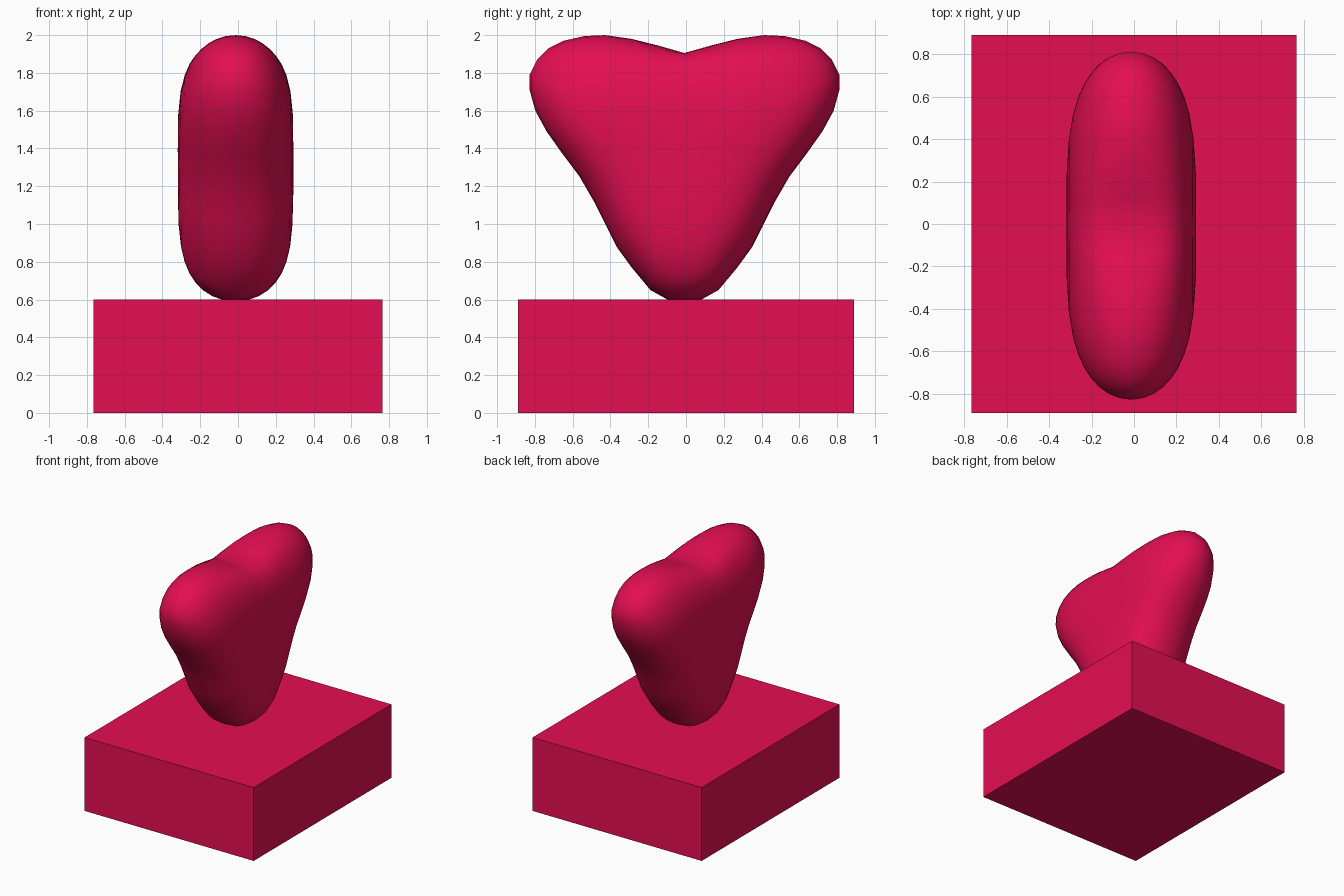
import bpy, bmesh, math

if "Cube" in bpy.data.objects:
    bpy.data.objects.remove(bpy.data.objects["Cube"])

red = bpy.data.materials.new("crimson")
red.diffuse_color = (0.775, 0.0044, 0.085, 1)
red.use_nodes = True
red.node_tree.nodes["Principled BSDF"].inputs["Base Color"].default_value = red.diffuse_color


def add_object(name, bm):
    bmesh.ops.recalc_face_normals(bm, faces=bm.faces)
    mesh = bpy.data.meshes.new(name)
    bm.to_mesh(mesh)
    bm.free()
    mesh.materials.append(red)
    ob = bpy.data.objects.new(name, mesh)
    bpy.context.collection.objects.link(ob)
    return ob


# Rectangular base block
bm = bmesh.new()
bmesh.ops.create_cube(bm, size=1)
for v in bm.verts:
    v.co = (v.co.x * 1.53, v.co.y * 1.78, (v.co.z + 0.5) * 0.6)
add_object("base_block", bm)

# Half outline of the heart (y, z), from bottom tip to top notch
half = [(0, 0.59), (0.09, 0.60), (0.18, 0.65), (0.28, 0.77), (0.36, 0.88),
        (0.42, 1.0), (0.48, 1.12), (0.555, 1.25), (0.645, 1.37), (0.73, 1.49),
        (0.79, 1.60), (0.82, 1.71), (0.82, 1.79), (0.78, 1.87), (0.72, 1.93),
        (0.64, 1.97), (0.53, 1.995), (0.42, 2.0), (0.28, 1.98), (0.14, 1.945),
        (0, 1.905)]
outline = half + [(-y, z) for y, z in half[-2:0:-1]]
CX, CY, CZ, THICK = -0.013, -0.008, 1.4, 0.306


# Puffed heart: outline rings shrink to the centre while swelling outwards
def ring(bm, t, side):
    verts = []
    for y, z in outline:
        blend = min(1, max(0, (z - 0.6) / 1.4))
        power = 5 - 1.7 * blend
        x = side * THICK * math.sqrt(max(0, 1 - t ** power))
        fill = 0.09 * max(0, 1 - abs(y) / 0.42) if z > 1.8 else 0
        zz = z + fill * (1 - t ** 6)
        verts.append(bm.verts.new((CX + x, CY + y * t, CZ + (zz - CZ) * t)))
    return verts


bm = bmesh.new()
rim = ring(bm, 1, 1)
for side in (1, -1):
    outer = rim
    for t in (0.99, 0.965, 0.93, 0.88, 0.82, 0.74, 0.64, 0.5, 0.3):
        inner = ring(bm, t, side)
        for i in range(len(rim)):
            j = (i + 1) % len(rim)
            bm.faces.new((outer[i], outer[j], inner[j], inner[i]))
        outer = inner
    tip = bm.verts.new((CX + side * THICK, CY, CZ))
    for i in range(len(rim)):
        bm.faces.new((outer[i], outer[(i + 1) % len(rim)], tip))
for f in bm.faces:
    f.smooth = True
add_object("heart", bm)
